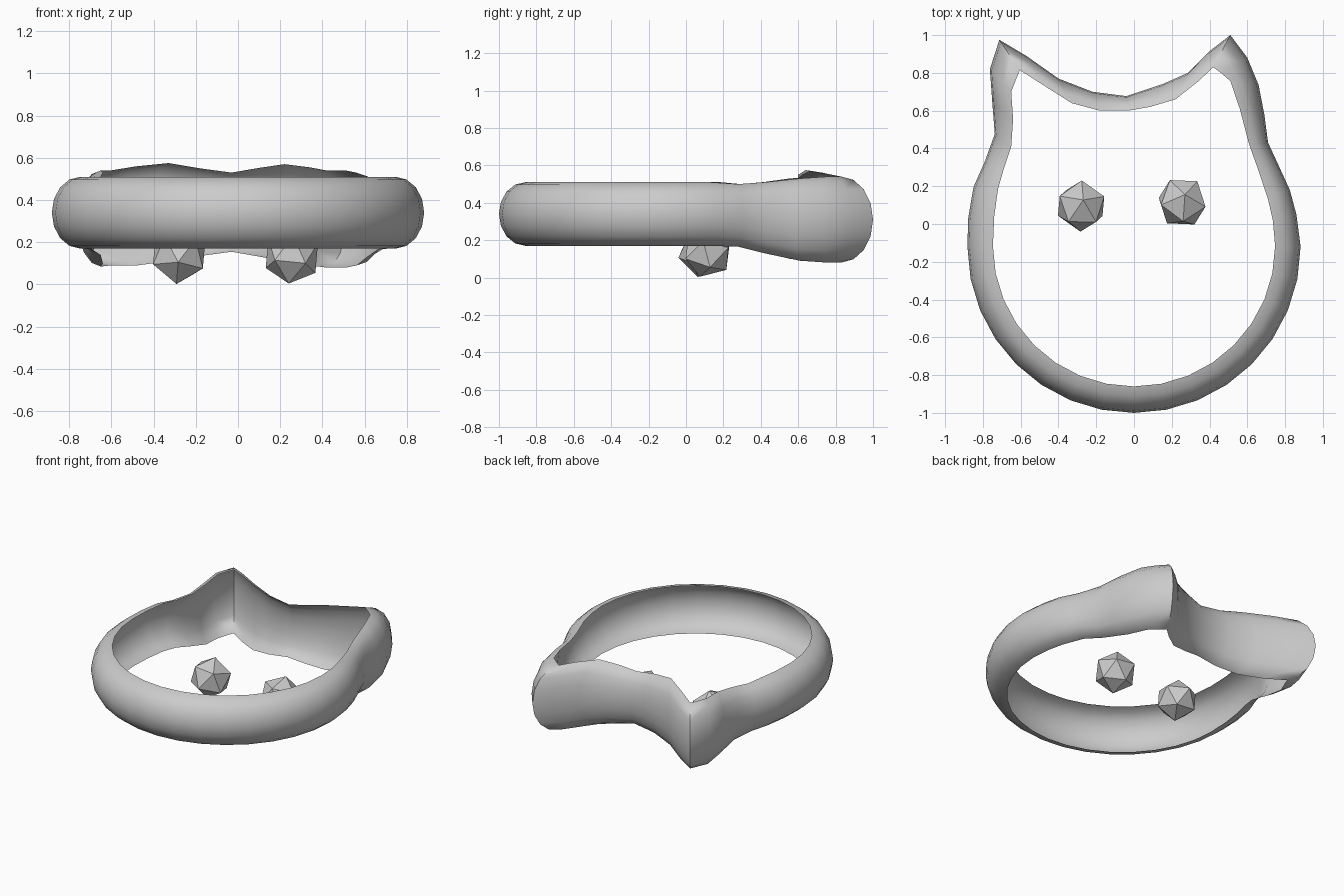
import bpy, bmesh, math

# Stations of the cat-shaped outline: outer x, y, rim x, y, rim low z, rim high z
right_side = [
    (0.86, 0.05, 0.735, 0.02, 0.17, 0.51),
    (0.825, 0.18, 0.71, 0.13, 0.17, 0.51),
    (0.77, 0.30, 0.66, 0.28, 0.165, 0.50),
    (0.71, 0.43, 0.61, 0.42, 0.13, 0.51),
    (0.69, 0.58, 0.56, 0.61, 0.09, 0.53),
    (0.66, 0.735, 0.51, 0.757, 0.08, 0.54),
    (0.60, 0.88, 0.46, 0.80, 0.08, 0.54)]
back = [
    (0.51, 1.00, 0.42, 0.83, 0.08, 0.54),
    (0.40, 0.915, 0.34, 0.755, 0.09, 0.555),
    (0.285, 0.80, 0.22, 0.66, 0.11, 0.57),
    (0.15, 0.74, 0.085, 0.62, 0.135, 0.55),
    (-0.04, 0.677, -0.03, 0.60, 0.155, 0.53),
    (-0.22, 0.70, -0.18, 0.60, 0.135, 0.55),
    (-0.40, 0.77, -0.33, 0.64, 0.11, 0.575),
    (-0.57, 0.89, -0.48, 0.735, 0.09, 0.56)]
left_side = [
    (-0.713, 0.975, -0.605, 0.815, 0.09, 0.54),
    (-0.763, 0.82, -0.65, 0.70, 0.085, 0.54),
    (-0.75, 0.64, -0.64, 0.555, 0.10, 0.53),
    (-0.737, 0.476, -0.65, 0.41, 0.14, 0.51),
    (-0.79, 0.33, -0.69, 0.29, 0.165, 0.50),
    (-0.85, 0.195, -0.72, 0.185, 0.17, 0.51),
    (-0.878, 0.03, -0.74, 0.04, 0.17, 0.51)]

# Round front half of the outline
front = []
for i in range(17):
    a = math.pi + math.pi * i / 16
    c, s = math.cos(a), math.sin(a)
    front.append((0.882 * c, -0.12 + 0.88 * s, 0.747 * c, -0.115 + 0.745 * s, 0.17, 0.51))

stations = front + right_side + back + left_side

# Half-tube band, open towards the inside
SEGS = 8
bm = bmesh.new()
rows = []
for ox, oy, ix, iy, lo, hi in stations:
    row = []
    for k in range(SEGS + 1):
        t = -math.pi / 2 + math.pi * k / SEGS
        w = math.cos(t)
        row.append(bm.verts.new((ix + (ox - ix) * w, iy + (oy - iy) * w,
                                 (lo + hi) / 2 + (hi - lo) / 2 * math.sin(t))))
    rows.append(row)
for a, b in zip(rows, rows[1:] + rows[:1]):
    for k in range(SEGS):
        bm.faces.new((a[k], b[k], b[k + 1], a[k + 1]))
mesh = bpy.data.meshes.new("cat_head_band")
bm.to_mesh(mesh)
bm.free()
band = bpy.data.objects.new("cat_head_band", mesh)
bpy.context.collection.objects.link(band)
bpy.context.view_layer.objects.active = band
band.select_set(True)
bpy.ops.object.shade_smooth_by_angle(angle=math.radians(50))

# Faceted eyes
for name, x, y, rot in (("left_eye", -0.28, 0.095, (-0.2, 0.15, 0.3)),
                        ("right_eye", 0.255, 0.115, (-0.1, 0.3, 0.9))):
    bpy.ops.mesh.primitive_ico_sphere_add(subdivisions=1, radius=0.139,
                                          location=(x, y, 0.137), rotation=rot)
    bpy.context.object.name = name
